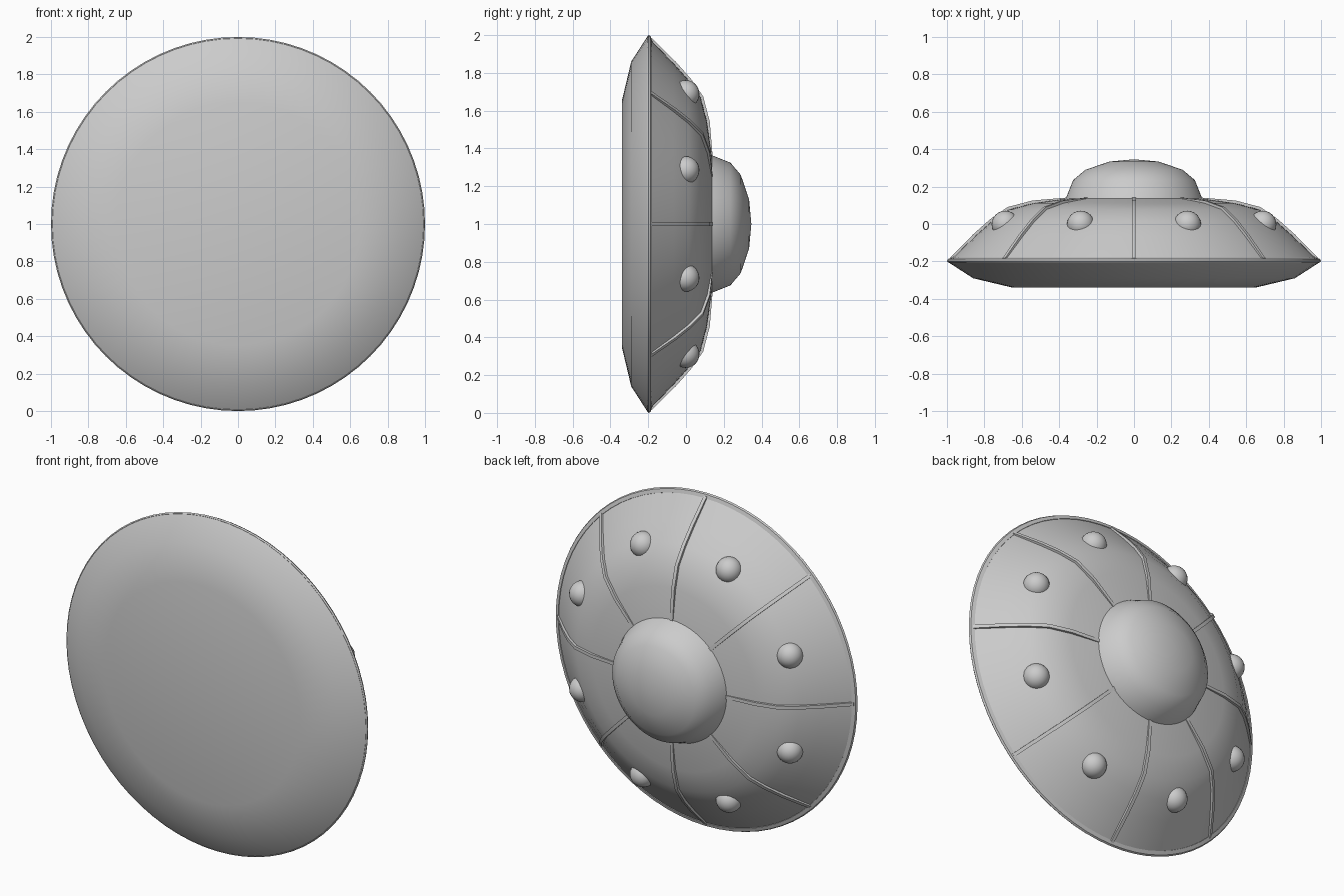
import bpy
import bmesh
from math import sin, cos, pi, radians, atan2
from mathutils import Vector

if "Cube" in bpy.data.objects:
    bpy.data.objects.remove(bpy.data.objects["Cube"])

SEGS = 72
CENTRE_Z = 1.0


def place(angle, r, y, side=0.0):
    """Point at radius r around the saucer's y axis, shifted sideways."""
    return Vector((r * cos(angle) - side * sin(angle), y,
                   CENTRE_Z + r * sin(angle) + side * cos(angle)))


def finish(bm, name, angle=35):
    bmesh.ops.recalc_face_normals(bm, faces=bm.faces)
    mesh = bpy.data.meshes.new(name)
    bm.to_mesh(mesh)
    bm.free()
    obj = bpy.data.objects.new(name, mesh)
    bpy.context.collection.objects.link(obj)
    bpy.ops.object.select_all(action='DESELECT')
    obj.select_set(True)
    bpy.context.view_layer.objects.active = obj
    bpy.ops.object.shade_smooth_by_angle(angle=radians(angle))
    return obj


def lathe(name, profile, closed=False):
    bm = bmesh.new()
    rings = []
    for r, y in profile:
        if r == 0:
            rings.append([bm.verts.new(place(0, 0, y))] * SEGS)
        else:
            rings.append([bm.verts.new(place(2 * pi * i / SEGS, r, y))
                          for i in range(SEGS)])
    pairs = list(zip(rings, rings[1:]))
    if closed:
        pairs.append((rings[-1], rings[0]))
    for a, b in pairs:
        for i in range(SEGS):
            j = (i + 1) % SEGS
            quad = list(dict.fromkeys((a[i], a[j], b[j], b[i])))
            bm.faces.new(quad)
    return finish(bm, name)


# Underside, upper shell and cabin
shell = [(0.985, -0.195), (0.85, -0.065), (0.76, 0.015), (0.67, 0.078),
         (0.54, 0.112), (0.36, 0.137)]
lathe("underside", [(0, -0.34), (0.65, -0.34), (0.86, -0.29), (0.995, -0.203)])
lathe("upper_shell", shell)
lathe("cabin_dome", [(0.365, 0.135), (0.325, 0.235), (0.26, 0.29),
                     (0.13, 0.334), (0, 0.346)])
# Rim band
lathe("rim", [(0.994, -0.205), (1.0, -0.198), (0.995, -0.187),
              (0.974, -0.18), (0.965, -0.2)], closed=True)


# Raised seams running up the shell
def rib(name, angle, width=0.01, height=0.014):
    bm = bmesh.new()
    sections = []
    for k, (r, y) in enumerate(shell):
        a, b = shell[max(k - 1, 0)], shell[min(k + 1, len(shell) - 1)]
        d = Vector((a[0] - b[0], a[1] - b[1])).normalized()
        n = Vector((-d.y, d.x))
        h = height if k < len(shell) - 1 else 0.004
        lo = (r - n.x * 0.01, y - n.y * 0.01)
        hi = (r + n.x * h, y + n.y * h)
        if k == 0:
            hi = (r, y + 0.012)
        sections.append([bm.verts.new(place(angle, *p, s)) for p, s in
                         ((lo, -width), (hi, -width), (hi, width), (lo, width))])
    for a, b in zip(sections, sections[1:]):
        for i in range(4):
            j = (i + 1) % 4
            bm.faces.new((a[i], a[j], b[j], b[i]))
    bm.faces.new(sections[0])
    bm.faces.new(sections[-1])
    finish(bm, name)


# Round lamp between each pair of seams
def lamp(name, angle):
    bm = bmesh.new()
    bmesh.ops.create_uvsphere(bm, u_segments=24, v_segments=14, radius=0.073)
    bmesh.ops.translate(bm, verts=bm.verts, vec=place(angle, 0.745, -0.002))
    finish(bm, name, 60)


for i in range(8):
    rib(f"seam_{i + 1}", i * pi / 4)
    lamp(f"lamp_{i + 1}", (i + 0.5) * pi / 4)
